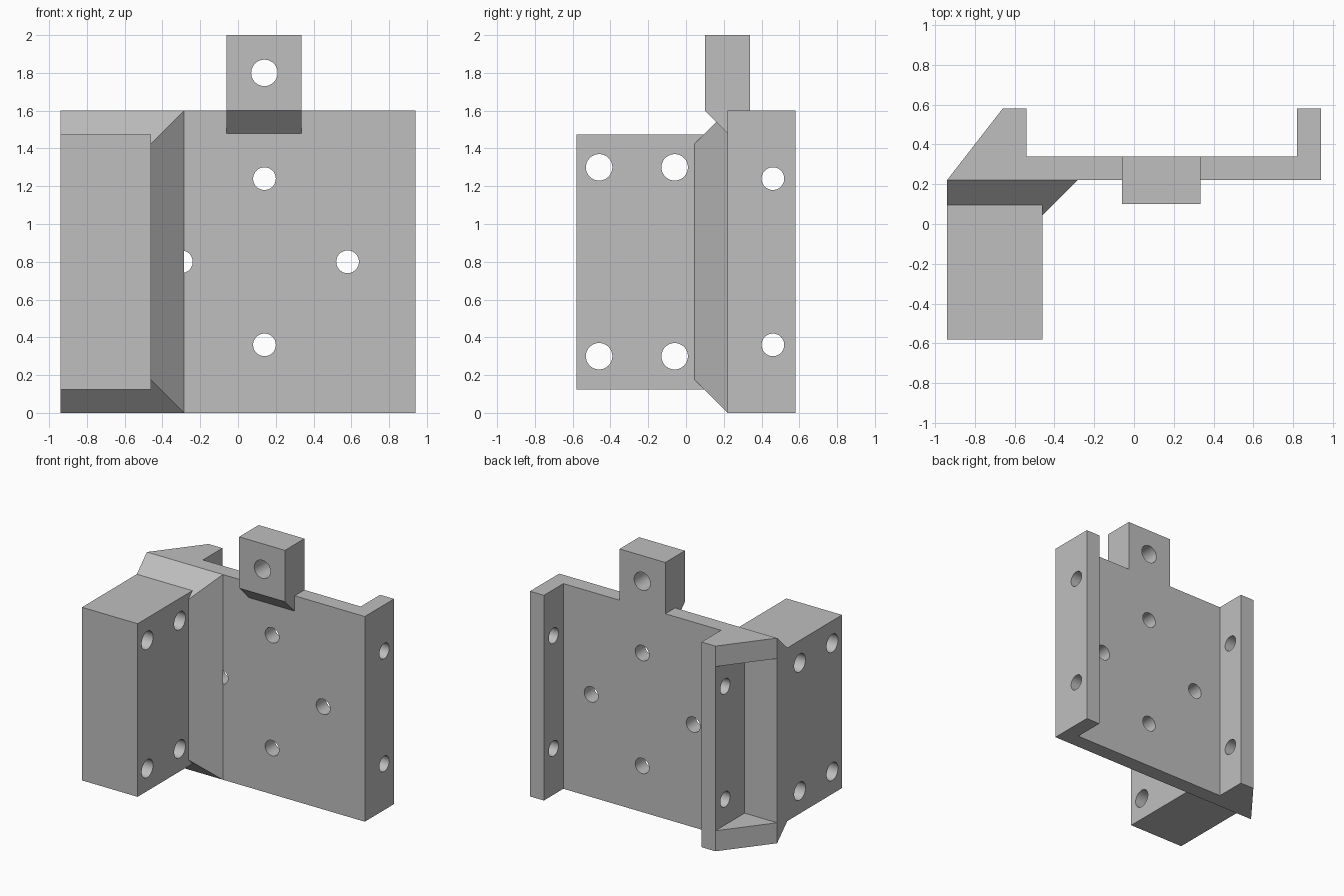
import bpy
import bmesh
from math import radians
from mathutils import Matrix, Vector

if "Cube" in bpy.data.objects:
    bpy.data.objects.remove(bpy.data.objects["Cube"], do_unlink=True)

grey = bpy.data.materials.new("plain grey")
grey.use_nodes = True
colour = (0.52, 0.52, 0.52, 1)
grey.diffuse_color = colour
grey.node_tree.nodes["Principled BSDF"].inputs["Base Color"].default_value = colour


def finish(name, bm):
    bmesh.ops.recalc_face_normals(bm, faces=bm.faces)
    mesh = bpy.data.meshes.new(name)
    bm.to_mesh(mesh)
    bm.free()
    mesh.materials.append(grey)
    obj = bpy.data.objects.new(name, mesh)
    bpy.context.collection.objects.link(obj)
    return obj


def loft(name, start, end):
    """Solid between two matching loops of points."""
    bm = bmesh.new()
    a = [bm.verts.new(p) for p in start]
    b = [bm.verts.new(p) for p in end]
    bm.faces.new(a)
    bm.faces.new(b)
    for i in range(len(a)):
        j = (i + 1) % len(a)
        bm.faces.new((a[i], a[j], b[j], b[i]))
    return finish(name, bm)


def upright(name, outline, z0, z1):
    return loft(name, [(x, y, z0) for x, y in outline],
                [(x, y, z1) for x, y in outline])


def rect(x0, x1, z0, z1, y):
    return [(x0, y, z0), (x1, y, z0), (x1, y, z1), (x0, y, z1)]


def combine(target, tool, operation):
    mod = target.modifiers.new(operation.lower(), 'BOOLEAN')
    mod.operation = operation
    mod.solver = 'EXACT'
    mod.object = tool
    bpy.context.view_layer.objects.active = target
    bpy.ops.object.modifier_apply(modifier=mod.name)
    bpy.data.objects.remove(tool, do_unlink=True)


def drill(target, centre, axis, radius, depth):
    bm = bmesh.new()
    turn = Vector(axis).to_track_quat('Z', 'Y').to_matrix().to_4x4()
    bmesh.ops.create_cone(bm, cap_ends=True, segments=48, radius1=radius,
                          radius2=radius, depth=depth,
                          matrix=Matrix.Translation(centre) @ turn)
    combine(target, finish("hole_cutter", bm), 'DIFFERENCE')


ALONG_X, ALONG_Y = (1, 0, 0), (0, 1, 0)
LEFT, FRONT, BACK, HEIGHT = -0.94, 0.22, 0.58, 1.6

# Back plate with its two rear flanges
bracket = upright("mounting_bracket", [
    (-0.66, FRONT), (0.94, FRONT), (0.94, BACK), (0.82, BACK),
    (0.82, 0.34), (-0.54, 0.34), (-0.54, BACK), (-0.66, BACK)], 0, HEIGHT)

# Upper tab with a sloped underside
tab_profile = [(0.1, 2), (0.1, HEIGHT), (FRONT, 1.48), (0.34, 1.48), (0.34, 2)]
tab = loft("upper_tab", [(-0.06, y, z) for y, z in tab_profile],
           [(0.335, y, z) for y, z in tab_profile])
combine(bracket, tab, 'UNION')

# Holes through the plate, the tab and both flanges
for x, z in ((0.14, 1.24), (0.14, 0.36), (0.58, 0.8), (-0.3, 0.8)):
    drill(bracket, (x, 0.28, z), ALONG_Y, 0.06, 0.4)
drill(bracket, (0.14, FRONT, 1.8), ALONG_Y, 0.07, 0.6)
for z in (0.36, 1.24):
    drill(bracket, (0, 0.46, z), ALONG_X, 0.06, 3)

# Triangular gussets at the top and bottom of the outer flange
for z0, z1 in ((0, 0.16), (HEIGHT - 0.16, HEIGHT)):
    gusset = upright("gusset", [(LEFT, FRONT), (-0.66, FRONT), (-0.66, BACK)], z0, z1)
    combine(bracket, gusset, 'UNION')

# Forward block, drilled from side to side
block = loft("forward_block", rect(LEFT, -0.46, 0.125, 1.475, -0.58),
             rect(LEFT, -0.46, 0.125, 1.475, 0.15))
for y in (-0.46, -0.06):
    for z in (0.3, 1.3):
        drill(block, (-0.7, y, z), ALONG_X, 0.07, 1)

# Sloped shoulder that carries the block on the plate
shoulder = loft("shoulder", rect(LEFT, -0.285, 0, HEIGHT, FRONT),
                rect(LEFT, -0.46, 0.175, HEIGHT - 0.175, 0.045))
combine(block, shoulder, 'UNION')
combine(bracket, block, 'UNION')

# Smooth hole walls, crisp edges
bpy.ops.object.select_all(action='DESELECT')
bracket.select_set(True)
bpy.context.view_layer.objects.active = bracket
bpy.ops.object.shade_smooth_by_angle(angle=radians(25))
